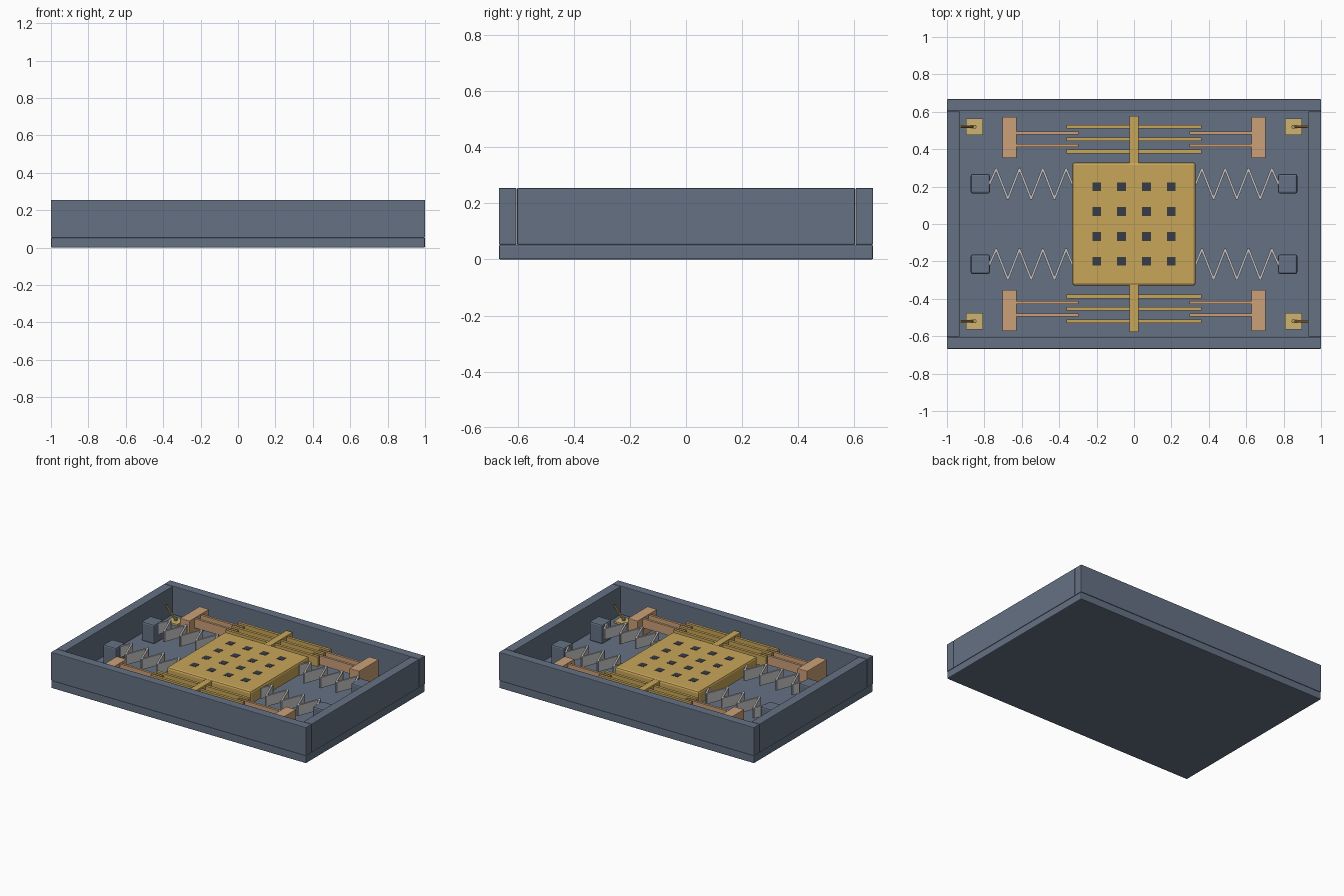
import bpy
import math
from mathutils import Vector

if "Cube" in bpy.data.objects:
    bpy.data.objects.remove(bpy.data.objects["Cube"])


def material(name, color):
    m = bpy.data.materials.new(name)
    m.diffuse_color = (*color, 1)
    m.use_nodes = True
    m.node_tree.nodes["Principled BSDF"].inputs["Base Color"].default_value = m.diffuse_color
    return m


SLATE = material("slate", (0.13, 0.165, 0.23))
GOLD = material("gold", (0.58, 0.38, 0.10))
COPPER = material("copper", (0.60, 0.35, 0.19))
PAD = material("pale gold", (0.61, 0.45, 0.17))
SILVER = material("silver", (0.52, 0.52, 0.53))
DARK = material("dark grey", (0.04, 0.047, 0.06))


def box(name, x, y, z, mat, bevel=0.0, angle=0.0):
    """Box from (min, max) ranges, with an optional rounded edge."""
    size = [r[1] - r[0] for r in (x, y, z)]
    mid = [(r[0] + r[1]) / 2 for r in (x, y, z)]
    bpy.ops.mesh.primitive_cube_add(size=1, location=mid)
    ob = bpy.context.object
    ob.name = name
    ob.scale = size
    bpy.ops.object.transform_apply(location=False, rotation=False, scale=True)
    ob.rotation_euler.z = angle
    ob.data.materials.append(mat)
    if bevel:
        mod = ob.modifiers.new("soft edges", 'BEVEL')
        mod.width = bevel
        mod.segments = 2
    return ob


def span(a, b):
    return (min(a, b), max(a, b))


def rod(name, a, b, radius, mat):
    a, b = Vector(a), Vector(b)
    bpy.ops.mesh.primitive_cylinder_add(vertices=10, radius=radius, depth=(b - a).length,
                                        location=(a + b) / 2)
    ob = bpy.context.object
    ob.name = name
    ob.rotation_euler = (b - a).to_track_quat('Z', 'Y').to_euler()
    ob.data.materials.append(mat)
    bpy.ops.object.shade_smooth_by_angle()


FLOOR = 0.053

# Package tray: base plate and four walls
box("base_plate", (-1, 1), (-0.667, 0.667), (0, FLOOR), SLATE, 0.006)
for s in (-1, 1):
    box("long_wall", (-1, 1), span(s * 0.604, s * 0.667), (FLOOR, 0.255), SLATE, 0.004)
    box("end_wall", span(s * 0.933, s), (-0.602, 0.602), (FLOOR, 0.255), SLATE, 0.004)

# Suspended mass with a grid of etch holes
box("proof_mass", (-0.33, 0.33), (-0.33, 0.33), (0.105, 0.2), GOLD, 0.014)
for i in range(4):
    for j in range(4):
        cx, cy = -0.2 + i * 0.1333, -0.2 + j * 0.1333
        box("etch_hole", (cx - 0.023, cx + 0.023), (cy - 0.023, cy + 0.023),
            (0.196, 0.202), DARK)

for sy in (-1, 1):
    # Moving comb: spine and three crossing fingers
    box("comb_spine", (-0.025, 0.025), span(sy * 0.32, sy * 0.578), (0.115, 0.195), GOLD, 0.003)
    for y in (0.387, 0.453, 0.52):
        box("moving_finger", (-0.362, 0.362), (sy * y - 0.01, sy * y + 0.01),
            (0.115, 0.185), GOLD)

    for sx in (-1, 1):
        # Fixed comb: block and two fingers
        box("comb_block", span(sx * 0.627, sx * 0.703), span(sy * 0.353, sy * 0.573),
            (FLOOR, 0.185), COPPER, 0.003)
        for y in (0.419, 0.486):
            box("fixed_finger", span(sx * 0.297, sx * 0.64),
                (sy * y - 0.0085, sy * y + 0.0085), (0.115, 0.18), COPPER)

        # Spring anchor post
        yc = sy * 0.215
        box("spring_anchor", span(sx * 0.77, sx * 0.873), (yc - 0.052, yc + 0.052),
            (FLOOR, 0.19), SLATE, 0.01)

        # Zigzag spring made of upright strips
        pts = [(0.33, 0.0)]
        pts += [(0.363 + k * 0.0623, 0.08 if k % 2 == 0 else -0.08) for k in range(7)]
        pts.append((0.772, 0.0))
        for (x0, y0), (x1, y1) in zip(pts, pts[1:]):
            dx, dy = sx * (x1 - x0), y1 - y0
            half = math.hypot(dx, dy) / 2 + 0.004
            cx, cy = sx * (x0 + x1) / 2, yc + (y0 + y1) / 2
            box("spring_strip", (cx - half, cx + half), (cy - 0.006, cy + 0.006),
                (0.11, 0.185), SILVER, angle=math.atan2(dy, dx))

        # Bond pad with wire rising towards the end wall
        px, py = sx * 0.853, sy * 0.52
        box("bond_pad", (px - 0.045, px + 0.045), (py - 0.045, py + 0.045),
            (FLOOR - 0.002, 0.066), PAD, 0.002)
        rod("wire_foot", (px, py, 0.062), (px, py, 0.082), 0.011, GOLD)
        rod("bond_wire", (px, py, 0.07), (sx * 0.93, py, 0.155), 0.006, GOLD)
